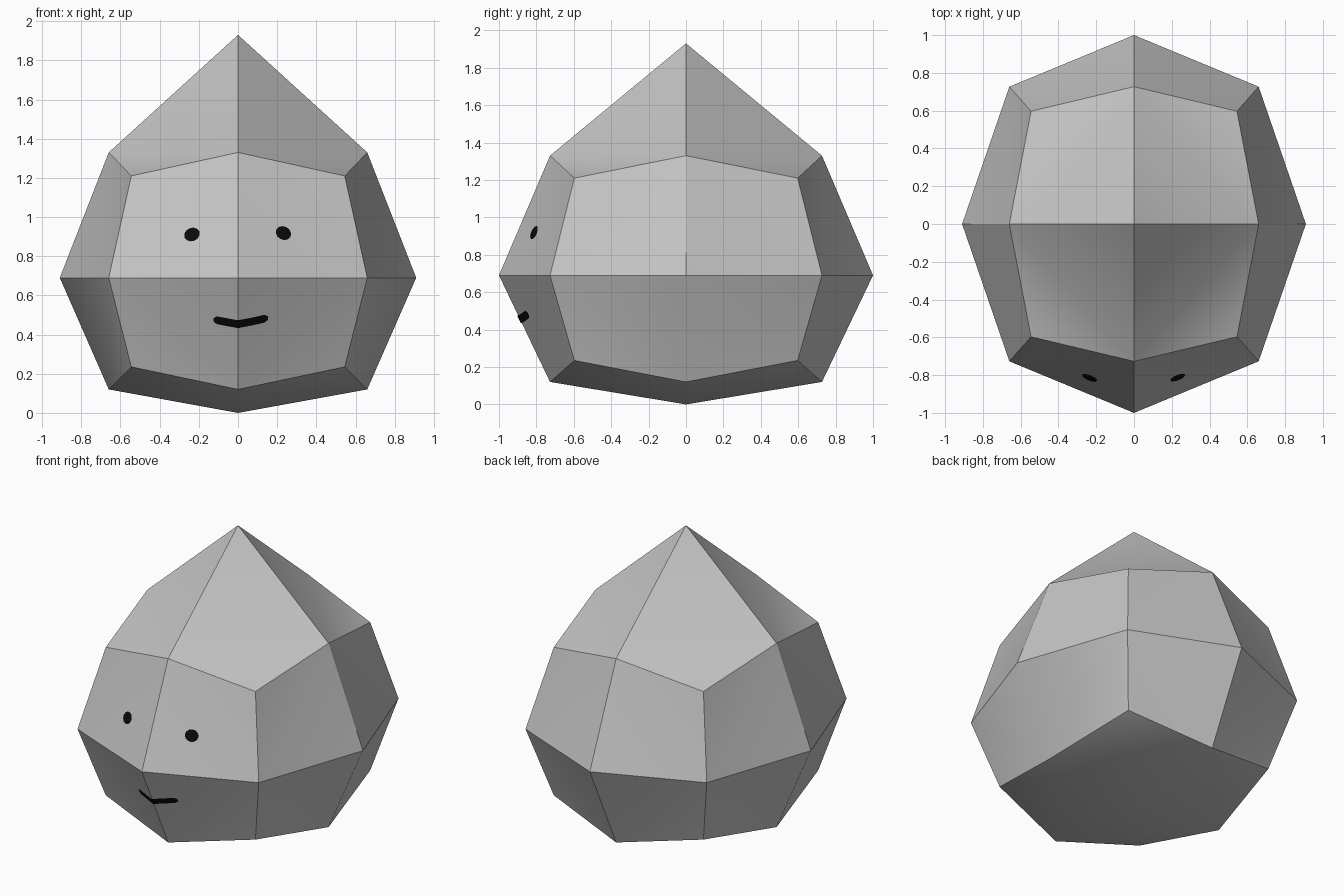
import bpy, bmesh, math
from mathutils import Vector
from mathutils.bvhtree import BVHTree

if "Cube" in bpy.data.objects:
    bpy.data.objects.remove(bpy.data.objects["Cube"])


def material(name, rgb):
    m = bpy.data.materials.new(name)
    m.diffuse_color = (*rgb, 1)
    m.use_nodes = True
    m.node_tree.nodes["Principled BSDF"].inputs["Base Color"].default_value = m.diffuse_color
    return m


grey = material("grey", (0.55, 0.55, 0.55))
black = material("black", (0.003, 0.003, 0.003))


def add_object(name, bm, mat):
    mesh = bpy.data.meshes.new(name)
    bm.to_mesh(mesh)
    obj = bpy.data.objects.new(name, mesh)
    obj.data.materials.append(mat)
    bpy.context.collection.objects.link(obj)
    return obj


# Body: a once-subdivided cube rounded into a ball, with the top pulled to a point.
# Tables are indexed by vertex kind: 1 = face centre, 2 = edge middle, 3 = corner
X = {1: 0.91, 2: 0.66, 3: 0.545}
Y = {1: 1.0, 2: 0.727, 3: 0.597}
TOP = {1: 1.93, 2: 1.33, 3: 1.21}
BOTTOM = {1: 0.0, 2: 0.12, 3: 0.235}

bm = bmesh.new()
bmesh.ops.create_cube(bm, size=2)
bmesh.ops.subdivide_edges(bm, edges=bm.edges[:], cuts=1, use_grid_fill=True)
kind = {}
for v in bm.verts:
    sx, sy, sz = (round(c) for c in v.co)
    k = abs(sx) + abs(sy) + abs(sz)
    kind[v] = k
    z = TOP[k] if sz > 0 else BOTTOM[k] if sz < 0 else 0.69
    v.co = (sx * X[k], sy * Y[k], z)
# fold every quad between its two edge-middle vertices
for f in bm.faces[:]:
    a, b = [v for v in f.verts if kind[v] == 2]
    bmesh.utils.face_split(f, a, b)
bmesh.ops.recalc_face_normals(bm, faces=bm.faces[:])
surface = BVHTree.FromBMesh(bm)
body = add_object("body", bm, grey)
bm.free()
bpy.context.view_layer.objects.active = body
body.select_set(True)
bpy.ops.object.shade_smooth_by_angle(angle=math.radians(35))


def on_face(x, z):
    """Point just in front of the body at front-view position x, z."""
    hit = surface.ray_cast(Vector((x, -3, z)), Vector((0, 1, 0)))[0]
    return hit + Vector((0, -0.006, 0))


# Eyes: small tilted ovals
for name, cx, cz, tilt in (("left_eye", -0.235, 0.911, 0.4),
                           ("right_eye", 0.232, 0.918, -0.5)):
    bm = bmesh.new()
    ring = []
    for i in range(12):
        t = math.tau * i / 12
        u, w = 0.041 * math.cos(t), 0.034 * math.sin(t)
        ring.append(bm.verts.new(on_face(cx + u * math.cos(tilt) - w * math.sin(tilt),
                                         cz + u * math.sin(tilt) + w * math.cos(tilt))))
    bm.faces.new(ring)
    add_object(name, bm, black)
    bm.free()

# Mouth: a thin smiling strip (x, z, half width)
stroke = [(-0.124, 0.475, 0.009), (-0.108, 0.473, 0.02), (-0.05, 0.462, 0.02),
          (0, 0.453, 0.02), (0.07, 0.466, 0.02), (0.135, 0.481, 0.02), (0.153, 0.484, 0.009)]
bm = bmesh.new()
pairs = [(bm.verts.new(on_face(x, z - w)), bm.verts.new(on_face(x, z + w))) for x, z, w in stroke]
for (a, b), (c, d) in zip(pairs, pairs[1:]):
    bm.faces.new((a, c, d, b))
add_object("mouth", bm, black)
bm.free()
